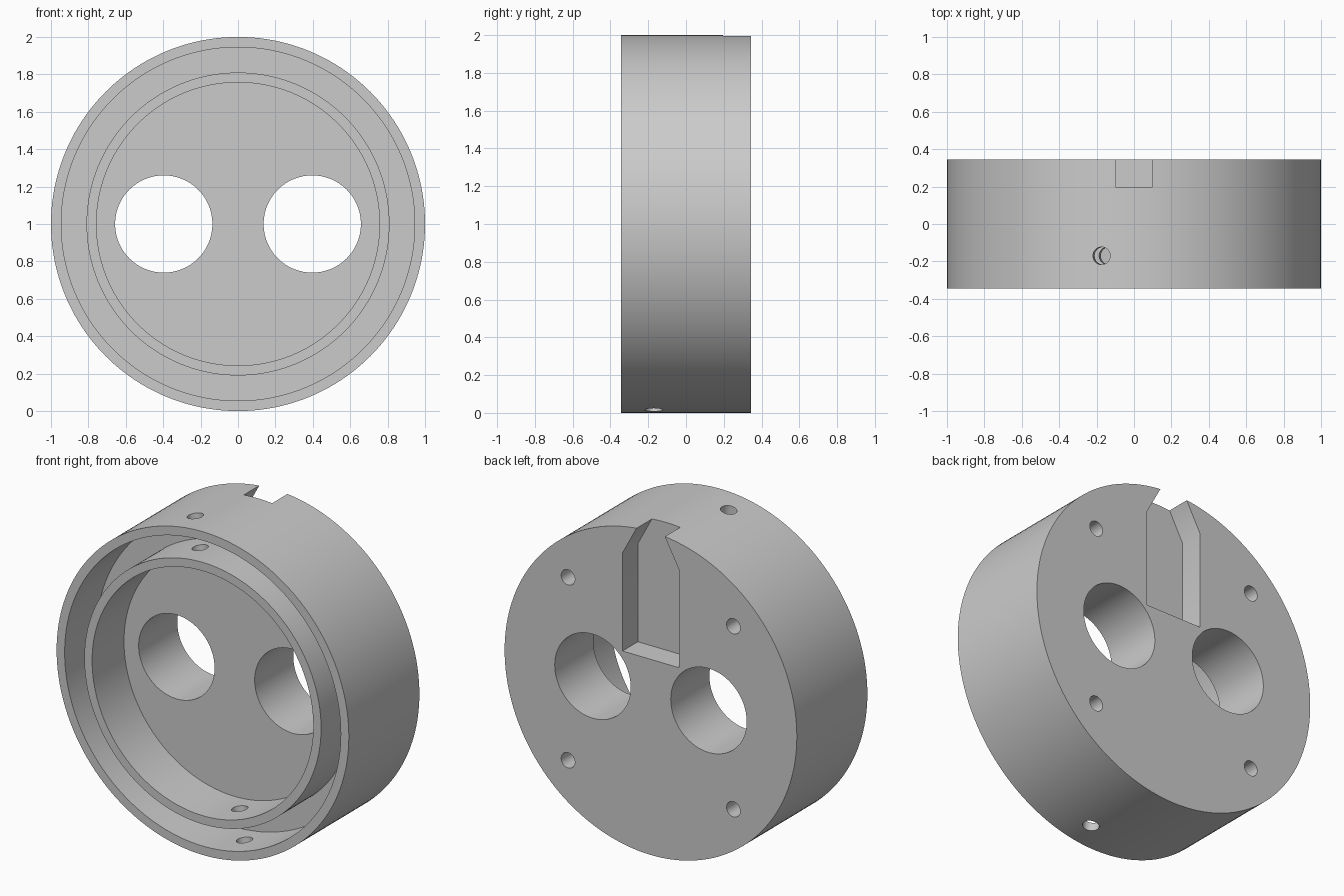
import bpy
import bmesh
from math import radians, pi
from mathutils import Matrix, Vector

cube = bpy.data.objects.get("Cube")
if cube:
    bpy.data.objects.remove(cube)

FRONT, BACK, FLOOR = -0.345, 0.345, -0.033
CENTRE = Vector((0, 0, 1))

# Single grey material
grey = bpy.data.materials.new("plain grey")
grey.use_nodes = True
grey.diffuse_color = (0.6, 0.6, 0.6, 1)
grey.node_tree.nodes["Principled BSDF"].inputs["Base Color"].default_value = grey.diffuse_color


def finish(name, bm):
    bmesh.ops.recalc_face_normals(bm, faces=bm.faces)
    mesh = bpy.data.meshes.new(name)
    bm.to_mesh(mesh)
    bm.free()
    mesh.materials.append(grey)
    obj = bpy.data.objects.new(name, mesh)
    bpy.context.collection.objects.link(obj)
    return obj


def cylinder(name, radius, depth, centre, rotation, sides=48):
    bm = bmesh.new()
    bmesh.ops.create_cone(bm, cap_ends=True, segments=sides, radius1=radius,
                          radius2=radius, depth=depth,
                          matrix=Matrix.Translation(centre) @ rotation)
    return finish(name, bm)


# Housing: turned profile of radius and y, with rim, groove, inner ring and cavity
profile = [(0, BACK), (1, BACK), (1, FRONT), (0.945, FRONT), (0.945, FLOOR),
           (0.81, FLOOR), (0.81, FRONT), (0.757, FRONT), (0.757, FLOOR), (0, FLOOR)]
bm = bmesh.new()
verts = [bm.verts.new((r, y, 1)) for r, y in profile]
edges = [bm.edges.new(pair) for pair in zip(verts, verts[1:])]
bmesh.ops.spin(bm, geom=verts + edges, cent=CENTRE, axis=(0, 1, 0),
               angle=2 * pi, steps=160, use_duplicate=False)
bmesh.ops.remove_doubles(bm, verts=bm.verts, dist=0.0001)
bmesh.ops.dissolve_limit(bm, angle_limit=radians(0.5), verts=bm.verts, edges=bm.edges)
housing = finish("round_housing", bm)

cutters = []
along_y = Matrix.Rotation(radians(90), 4, "X")

# Two large through holes and four blind screw holes in the back
for sx in (-1, 1):
    cutters.append(cylinder("large_hole_cutter", 0.26, 1,
                            CENTRE + Vector((sx * 0.397, 0, 0)), along_y, 96))
    for sz in (-1, 1):
        cutters.append(cylinder("screw_hole_cutter", 0.047, 0.4,
                                CENTRE + Vector((sx * 0.566, BACK, sz * 0.566)), along_y))

# Tilted pin hole through the walls at top and bottom
cutters.append(cylinder("pin_hole_cutter", 0.047, 2.4, CENTRE + Vector((0, -0.17, 0)),
                        Matrix.Rotation(radians(-10), 4, "Y")))

# Back slot narrowing towards the top
half = [(0.193, 1.21), (0.193, 1.817), (0.067, 2.05)]
outline = half + [(-x, z) for x, z in reversed(half)]
bm = bmesh.new()
face = bm.faces.new([bm.verts.new((x, 0.195, z)) for x, z in outline])
extruded = bmesh.ops.extrude_face_region(bm, geom=[face], use_keep_orig=True)["geom"]
bmesh.ops.translate(bm, vec=(0, 0.3, 0),
                    verts=[g for g in extruded if isinstance(g, bmesh.types.BMVert)])
cutters.append(finish("slot_cutter", bm))

# Cut everything and tidy up
bpy.ops.object.select_all(action="DESELECT")
bpy.context.view_layer.objects.active = housing
housing.select_set(True)
for cutter in cutters:
    cutter.hide_render = True
    cut = housing.modifiers.new(cutter.name, "BOOLEAN")
    cut.operation = "DIFFERENCE"
    cut.solver = "EXACT"
    cut.object = cutter
    bpy.ops.object.modifier_apply(modifier=cut.name)
    bpy.data.objects.remove(cutter)
bpy.ops.object.shade_smooth_by_angle(angle=radians(30))
